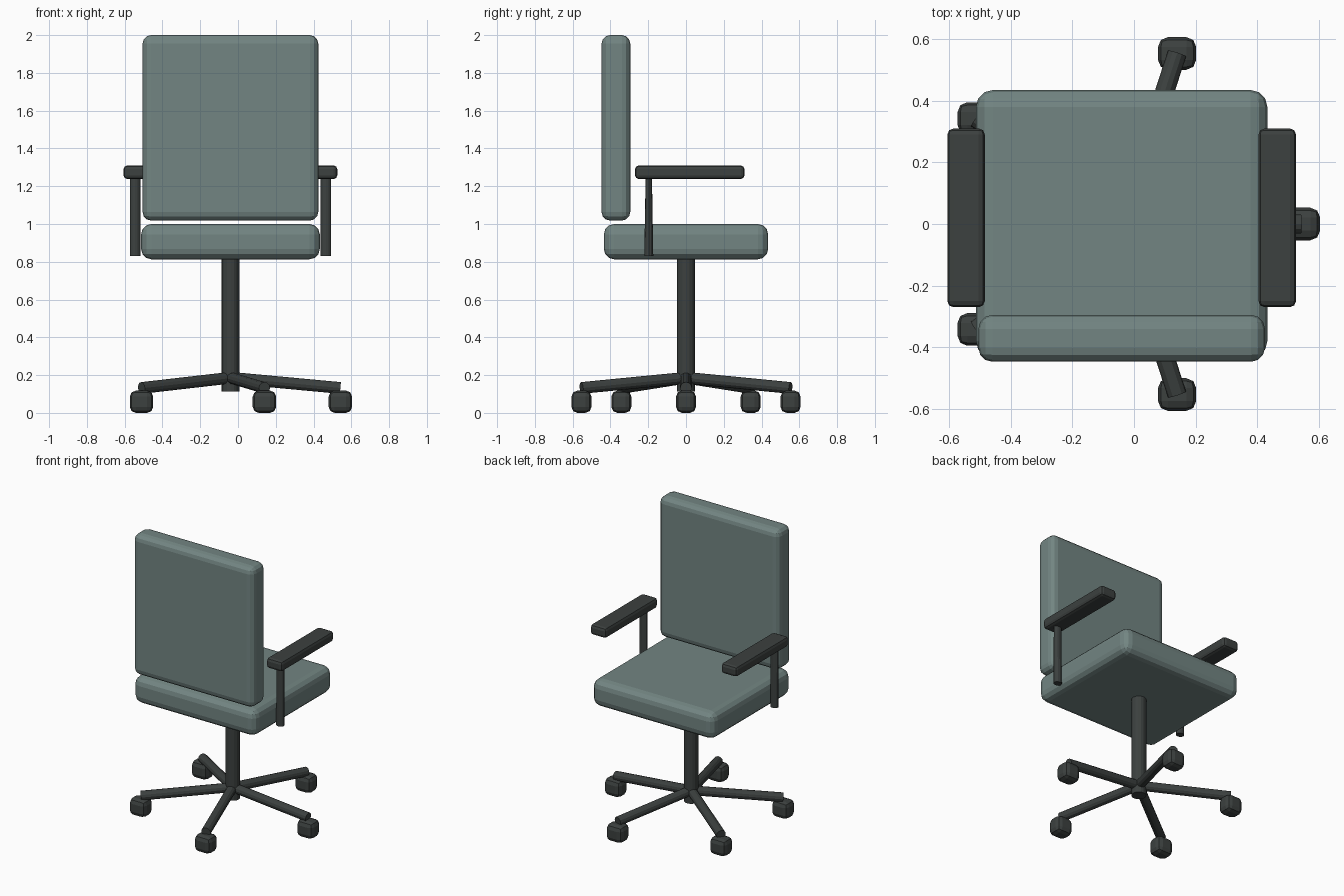
import bpy, bmesh, math
from mathutils import Vector

if "Cube" in bpy.data.objects:
    bpy.data.objects.remove(bpy.data.objects["Cube"])

CX = -0.04  # axis of the chair, the base reaches further to +x


def material(name, color):
    m = bpy.data.materials.new(name)
    m.diffuse_color = (*color, 1)
    m.use_nodes = True
    m.node_tree.nodes["Principled BSDF"].inputs["Base Color"].default_value = m.diffuse_color
    return m


FABRIC = material("fabric", (0.17, 0.235, 0.225))
PLASTIC = material("dark_plastic", (0.045, 0.052, 0.05))


def finish(name, bm, mat):
    bmesh.ops.recalc_face_normals(bm, faces=bm.faces)
    me = bpy.data.meshes.new(name)
    bm.to_mesh(me)
    bm.free()
    me.materials.append(mat)
    ob = bpy.data.objects.new(name, me)
    bpy.context.collection.objects.link(ob)
    return ob


def rounded_box(name, lo, hi, bevel, segments, mat):
    lo, hi = Vector(lo), Vector(hi)
    bm = bmesh.new()
    bmesh.ops.create_cube(bm, size=1)
    for v in bm.verts:
        v.co = v.co * (hi - lo) + (lo + hi) / 2
    ob = finish(name, bm, mat)
    mod = ob.modifiers.new("bevel", "BEVEL")
    mod.width, mod.segments = bevel, segments
    return ob


def rod(name, start, end, radius, mat, sides=12):
    start, end = Vector(start), Vector(end)
    axis = end - start
    bm = bmesh.new()
    bmesh.ops.create_cone(bm, cap_ends=True, segments=sides, radius1=radius,
                          radius2=radius, depth=axis.length)
    turn = axis.to_track_quat("Z", "Y")
    for v in bm.verts:
        v.co = turn @ v.co + (start + end) / 2
    return finish(name, bm, mat)


# cushions
rounded_box("seat", (-0.513, -0.435, 0.813), (0.433, 0.435, 1.0), 0.055, 3, FABRIC)
rounded_box("backrest", (-0.505, -0.447, 1.018), (0.425, -0.295, 2.0), 0.045, 3, FABRIC)

# armrests on flattened posts that narrow toward the top
for side, label in ((-1, "left"), (1, "right")):
    x = CX + side * 0.505
    rounded_box(f"{label}_armrest", (x - 0.061, -0.27, 1.238), (x + 0.061, 0.31, 1.31),
                0.02, 2, PLASTIC)
    post = rod(f"{label}_armrest_post", (x, -0.197, 0.83), (x, -0.197, 1.25), 0.028, PLASTIC)
    for v in post.data.vertices:
        squash = 0.6 if v.co.z > 1 else 0.85
        v.co.y = -0.197 + (v.co.y + 0.197) * squash

# centre column
rod("column", (CX, 0, 0.113), (CX, 0, 0.83), 0.047, PLASTIC, 16)

# five-star base with casters
for i in range(5):
    a = math.tau * i / 5
    x, y = CX + 0.582 * math.cos(a), 0.582 * math.sin(a)
    rod(f"base_leg_{i + 1}", (CX, 0, 0.186), (x, y, 0.132), 0.031, PLASTIC)
    rounded_box(f"caster_{i + 1}", (x - 0.062, y - 0.053, 0), (x + 0.062, y + 0.053, 0.118),
                0.032, 2, PLASTIC)
